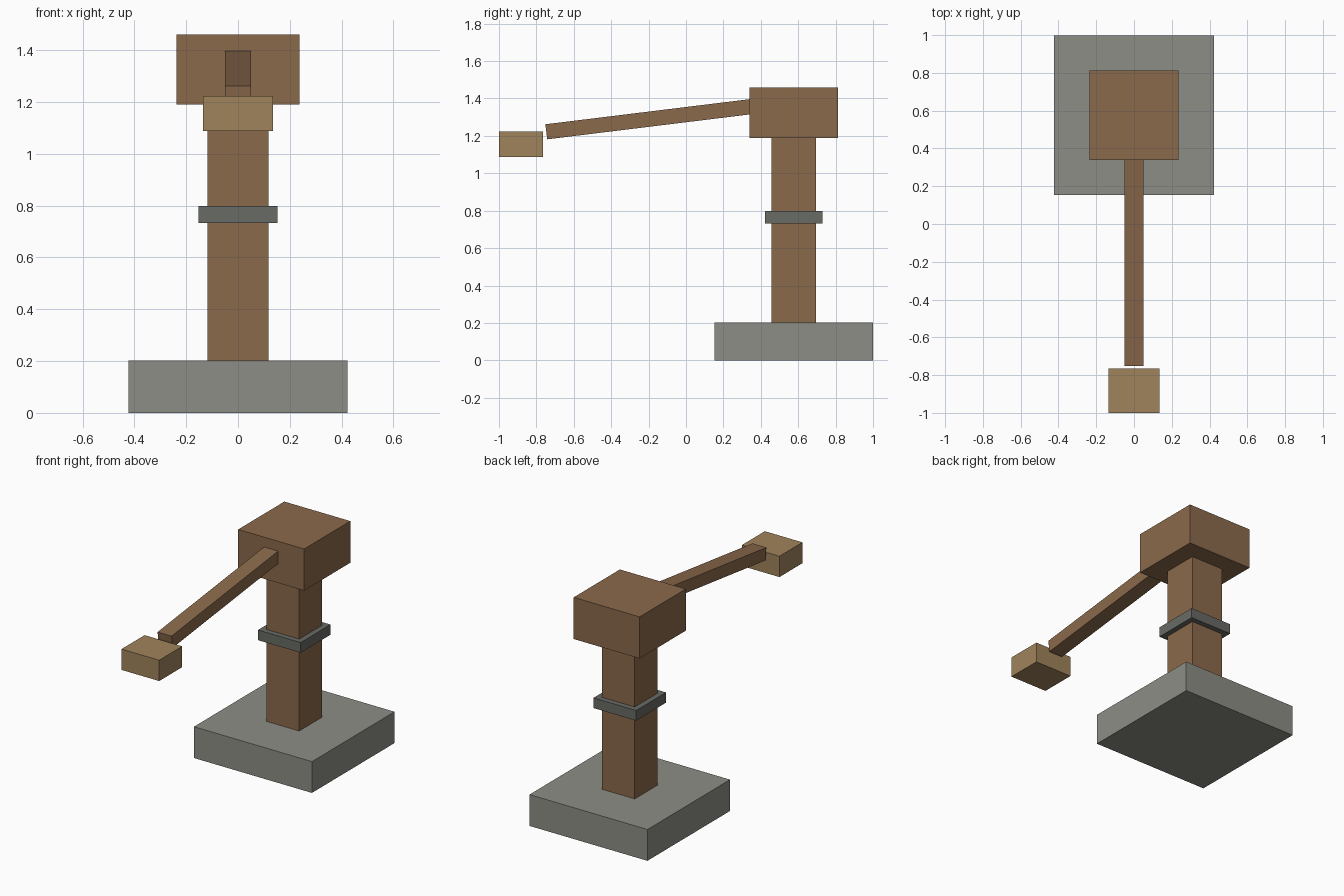
import bpy
import math

if "Cube" in bpy.data.objects:
    bpy.data.objects.remove(bpy.data.objects["Cube"])


def material(name, rgb):
    # 0-255 display colour converted to linear
    m = bpy.data.materials.new(name)
    m.diffuse_color = (*[(c / 255) ** 2.2 for c in rgb], 1)
    m.use_nodes = True
    m.node_tree.nodes["Principled BSDF"].inputs["Base Color"].default_value = m.diffuse_color
    return m


stone = material("stone", (140, 140, 133))
wood = material("wood", (138, 105, 77))
iron = material("iron", (104, 106, 101))
pale_wood = material("pale_wood", (158, 130, 92))


def box(name, center, size, mat, tilt=0.0):
    bpy.ops.mesh.primitive_cube_add(size=1, location=center, rotation=(tilt, 0, 0))
    ob = bpy.context.object
    ob.name = name
    ob.scale = size
    ob.data.materials.append(mat)
    return ob


PY = 0.576  # y of the post axis

# Upright stack: foot slab, post, collar band, head block
for name, width, z0, z1, mat in (
    ("base_slab", 0.846, 0.0, 0.203, stone),
    ("post", 0.236, 0.203, 1.19, wood),
    ("collar_band", 0.306, 0.733, 0.799, iron),
    ("head_block", 0.473, 1.19, 1.46, wood),
):
    box(name, (0, PY, (z0 + z1) / 2), (width, width, z1 - z0), mat)

# Tilted arm, its rear end buried in the head block
tilt = math.radians(7)
tip_y, tip_z, length = -0.747, 1.222, 1.18
box("arm",
    (0, tip_y + math.cos(tilt) * length / 2, tip_z + math.sin(tilt) * length / 2),
    (0.1, length, 0.081), wood, tilt)

# Block just beyond the arm tip
box("end_block", (0, -0.882, 1.156), (0.27, 0.236, 0.135), pale_wood)
